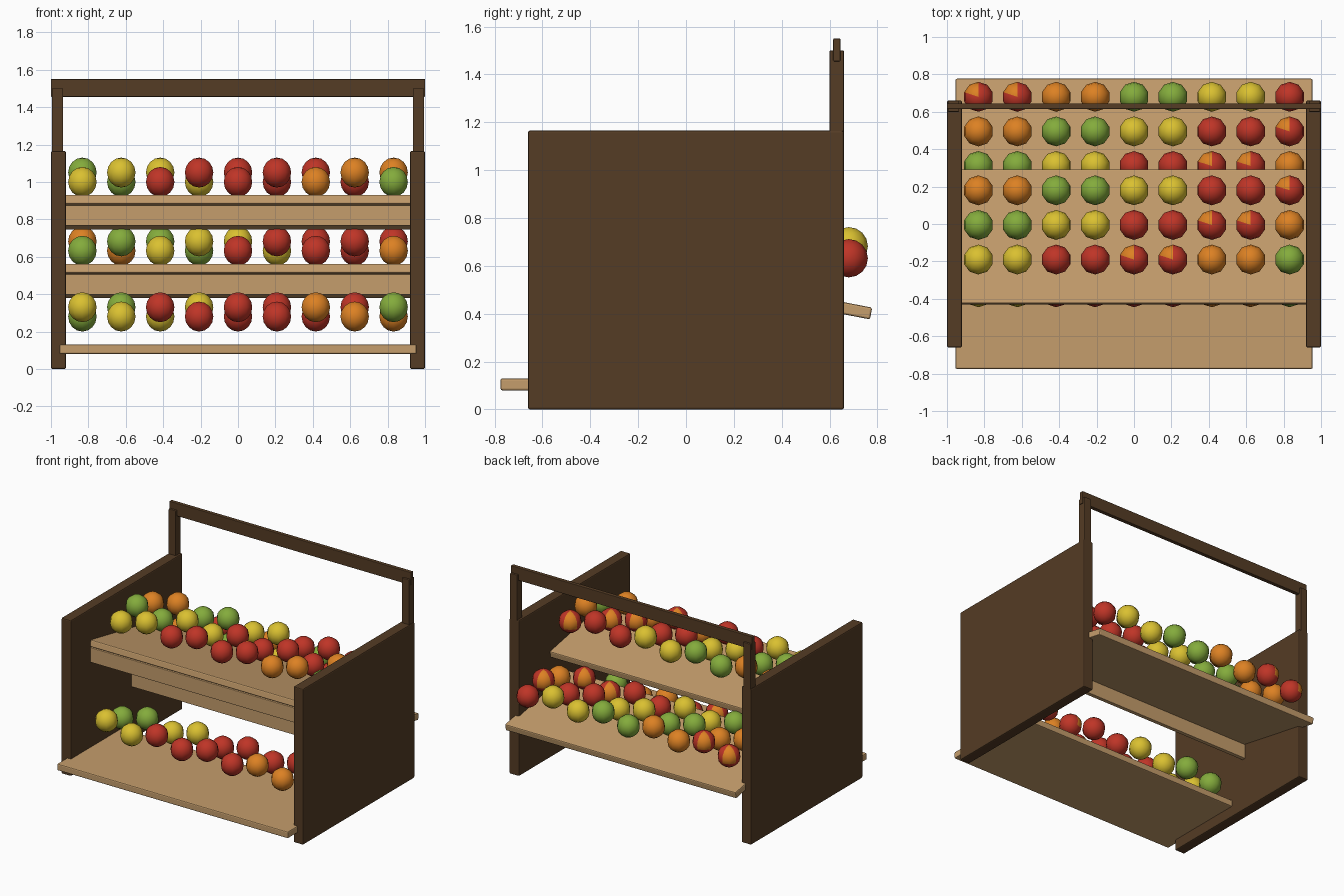
import bpy, math

if "Cube" in bpy.data.objects:
    bpy.data.objects.remove(bpy.data.objects["Cube"])


def mat(name, rgb):
    m = bpy.data.materials.new(name)
    m.diffuse_color = (*rgb, 1)
    m.use_nodes = True
    m.node_tree.nodes["Principled BSDF"].inputs["Base Color"].default_value = m.diffuse_color
    return m


DARK = mat("dark wood", (0.09, 0.045, 0.018))
TAN = mat("light wood", (0.56, 0.34, 0.15))
RED = mat("red", (0.52, 0.035, 0.02))
ORANGE = mat("orange", (0.72, 0.22, 0.017))
GREEN = mat("green", (0.23, 0.41, 0.045))
YELLOW = mat("yellow", (0.70, 0.53, 0.03))


def board(name, center, size, material, tilt=0.0, bevel=0.008):
    bpy.ops.mesh.primitive_cube_add(size=1, location=center)
    ob = bpy.context.object
    ob.name = name
    ob.scale = size
    bpy.ops.object.transform_apply(location=False, rotation=False, scale=True)
    ob.rotation_euler.x = tilt
    ob.data.materials.append(material)
    b = ob.modifiers.new("soft edges", 'BEVEL')
    b.width = bevel
    b.segments = 2
    return ob


# side panels and handle posts
for side, s in (("left", -1), ("right", 1)):
    board(f"{side}_panel", (s * 0.96, 0, 0.5825), (0.08, 1.32, 1.165), DARK)
    board(f"{side}_post", (s * 0.965, 0.63, 1.325), (0.06, 0.06, 0.35), DARK, bevel=0.004)

# handle bar
board("handle_bar", (0, 0.63, 1.5025), (2.0, 0.03, 0.095), DARK, bevel=0.004)

# shelves: flat bottom one, two tilted ones with a front fascia
board("bottom_shelf", (0, -0.415, 0.105), (1.91, 0.72, 0.05), TAN)
TILT = -0.19
for name, y, z in (("middle", 0.415, 0.47), ("upper", -0.07, 0.838)):
    board(f"{name}_shelf", (0, y, z), (1.91, 0.73, 0.05), TAN, TILT)
    board(f"{name}_fascia", (0, y - 0.345, z - 0.018), (1.91, 0.03, 0.11), TAN, bevel=0.004)


# fruit meshes: four plain ones and a red one with an orange blush wedge
def fruit_mesh(name, materials, blush=False):
    bpy.ops.mesh.primitive_uv_sphere_add(segments=10, ring_count=8, radius=0.08)
    ob = bpy.context.object
    me = ob.data
    me.name = name
    for m in materials:
        me.materials.append(m)
    for p in me.polygons:
        p.use_smooth = True
        a = math.degrees(math.atan2(p.center.y, p.center.x)) % 360
        if blush and 108 < a < 180 and p.center.z > -0.04:
            p.material_index = 1
    bpy.data.objects.remove(ob)
    return me


FRUITS = [fruit_mesh("orange_fruit", [ORANGE]),
          fruit_mesh("green_fruit", [GREEN]),
          fruit_mesh("yellow_fruit", [YELLOW]),
          fruit_mesh("red_fruit", [RED]),
          fruit_mesh("blushed_fruit", [RED, ORANGE], True)]

# fruit rows: (shelf, low height, [(y, first kind, parity of the raised ones)])
ROWS = [("bottom", 0.28, [(-0.365, 2, 0), (-0.18, 1, 1)]),
        ("middle", 0.632, [(0.31, 1, 1), (0.495, 0, 0), (0.68, 4, 1)]),
        ("upper", 1.0, [(-0.19, 2, 1), (-0.005, 1, 0), (0.18, 0, 1)])]
for shelf, z, rows in ROWS:
    for r, (y, first, parity) in enumerate(rows):
        for i in range(9):
            kind = (first + i // 2) % 5
            ob = bpy.data.objects.new(f"{shelf}_fruit_{r}_{i}", FRUITS[kind])
            raised = 0.05 if i % 2 == parity else 0
            ob.location = (-0.832 + 0.208 * i, y, z + raised)
            bpy.context.collection.objects.link(ob)
